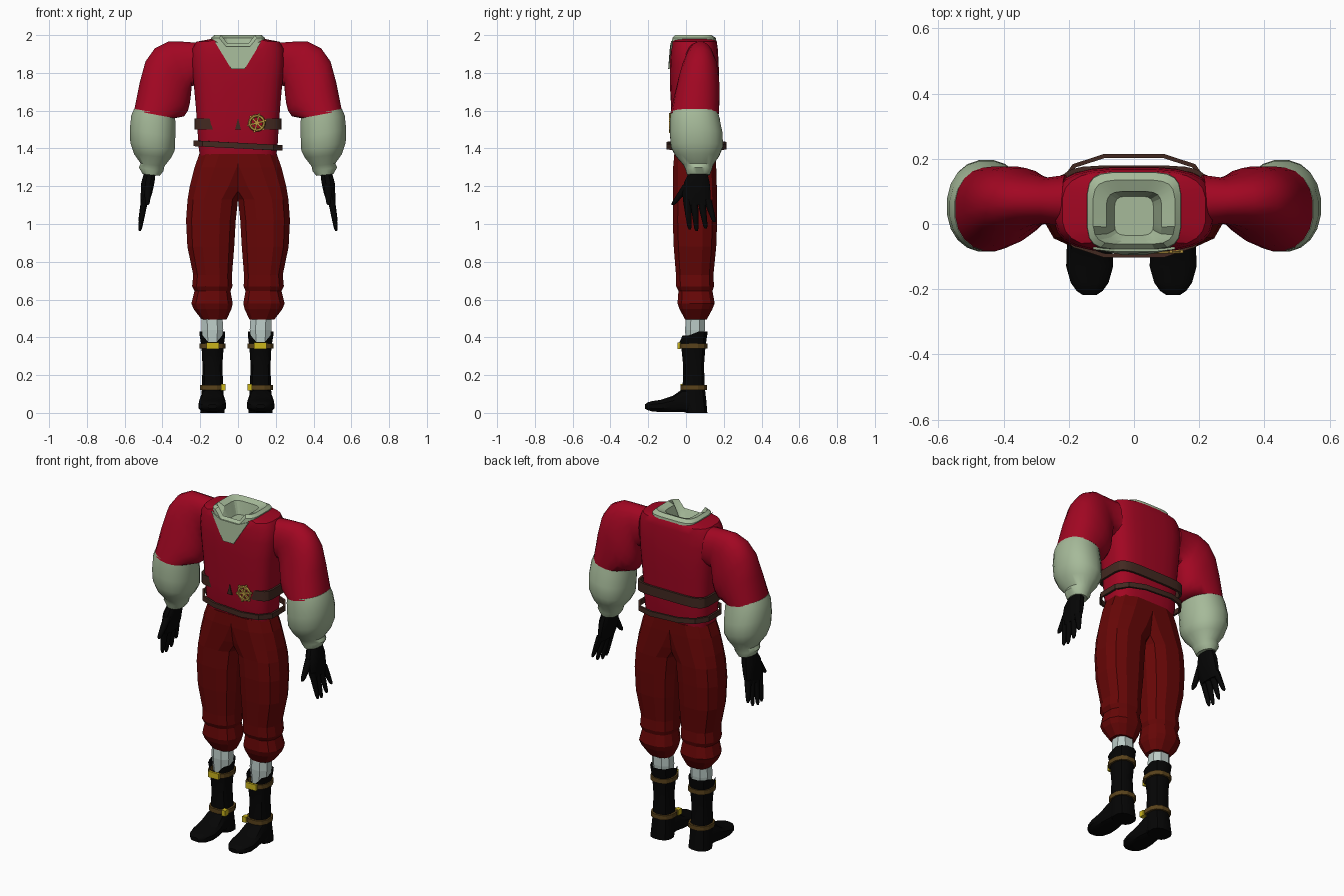
import bpy, bmesh, math
from mathutils import Vector

if "Cube" in bpy.data.objects:
    bpy.data.objects.remove(bpy.data.objects["Cube"])


def material(name, r, g, b):
    m = bpy.data.materials.new(name)
    m.use_nodes = True
    m.diffuse_color = (r, g, b, 1)
    m.node_tree.nodes["Principled BSDF"].inputs["Base Color"].default_value = (r, g, b, 1)
    return m


CRIMSON = material("crimson cloth", .36, .002, .016)
MAROON = material("maroon cloth", .135, .002, .002)
SAGE = material("sage linen", .38, .49, .32)
WHITE = material("pale stocking", .50, .60, .57)
BLACK = material("black leather", .0015, .0015, .0015)
BROWN = material("dark brown leather", .055, .022, .015)
TAN = material("tan strap", .10, .055, .011)
GOLD = material("yellow gold", .60, .46, .012)
BRASS = material("brass", .52, .33, .055)


def finish(name, bm, mat, angle):
    bmesh.ops.recalc_face_normals(bm, faces=bm.faces)
    mesh = bpy.data.meshes.new(name)
    bm.to_mesh(mesh)
    bm.free()
    obj = bpy.data.objects.new(name, mesh)
    bpy.context.collection.objects.link(obj)
    mesh.materials.append(mat)
    if angle:
        bpy.ops.object.select_all(action='DESELECT')
        obj.select_set(True)
        bpy.context.view_layer.objects.active = obj
        bpy.ops.object.shade_smooth_by_angle(angle=math.radians(angle))
    return obj


def power(c, n):
    return math.copysign(abs(c) ** (2 / n), c)


def loft(name, rings, mat, sides=12, n=2, start=True, end=True, loop=False, warp=None, angle=32):
    """Skin superellipse rings, each given as (centre, half axis u, half axis v)."""
    bm = bmesh.new()
    fit = power(math.cos(math.pi / sides), n)
    rows = []
    for centre, u, v in rings:
        row = []
        for i in range(sides):
            t = (i + .5) * math.tau / sides
            p = Vector(centre) + (Vector(u) * power(math.cos(t), n) + Vector(v) * power(math.sin(t), n)) / fit
            row.append(bm.verts.new(warp(p) if warp else p))
        rows.append(row)
    pairs = list(zip(rows, rows[1:]))
    if loop:
        pairs.append((rows[-1], rows[0]))
    for a, b in pairs:
        for i in range(sides):
            j = (i + 1) % sides
            bm.faces.new((a[i], a[j], b[j], b[i]))
    if start and not loop:
        bm.faces.new(rows[0])
    if end and not loop:
        bm.faces.new(rows[-1])
    return finish(name, bm, mat, angle)


def flat(z, x0, x1, y0, y1, s=1):
    """Horizontal ring from its bounds, mirrored by s."""
    return (s * (x0 + x1) / 2, (y0 + y1) / 2, z), (s * (x1 - x0) / 2, 0, 0), (0, (y1 - y0) / 2, 0)


def box(name, z0, z1, bounds, mat, s=1):
    return loft(name, [flat(z0, *bounds, s), flat(z1, *bounds, s)], mat, 4, angle=0)


def band(name, z, height, bounds, mat, thick=.012, s=1, tilt=0, **kw):
    """Hollow belt running round the given bounds."""
    x0, x1, y0, y1 = bounds
    inner = (x0 + thick, x1 - thick, y0 + thick, y1 - thick)
    rings = []
    for h, b in ((height, bounds), (-height, bounds), (-height, inner), (height, inner)):
        c, u, v = flat(z + h / 2, *b, s)
        rings.append((c, (u[0], 0, tilt), v))
    return loft(name, rings, mat, loop=True, angle=25, **kw)


def plate(name, points, mat, depth=.008):
    """Thin plate from (x, y, z) points, thickened towards the front."""
    bm = bmesh.new()
    face = bm.faces.new([bm.verts.new(p) for p in points])
    new = bmesh.ops.extrude_face_region(bm, geom=[face])["geom"]
    bmesh.ops.translate(bm, vec=(0, -depth, 0), verts=[e for e in new if isinstance(e, bmesh.types.BMVert)])
    return finish(name, bm, mat, 0)


def sleeve_rings(profile, s):
    """Rings from outer and inner points (x, z), y centre and y radius."""
    return [((s * (ox + ix) / 2, yc, (oz + iz) / 2), (s * (ox - ix) / 2, 0, (oz - iz) / 2), (0, ry, 0))
            for ox, oz, ix, iz, yc, ry in profile]


def rod(name, a, b, r0, r1, mat):
    a, b = Vector(a), Vector(b)
    rings = [(a.lerp(b, t), (r, 0, 0), (0, r * 1.15, 0))
             for t, r in ((0, r0), (.5, (r0 + r1) / 2), (.9, r1), (1, r1 * .5))]
    return loft(name, rings, mat, 8, angle=50)


# Neck opening dips at the front of both shirt and collar
def neck_dip(p):
    if p.y < -.02 and abs(p.x) < .085 and p.z > 1.94:
        p.z -= .045
    return p


# Shirt body, open at the neck
torso = [(1.345, .20, -.055, .15), (1.42, .21, -.068, .16), (1.53, .216, -.076, .165),
         (1.64, .225, -.08, .17), (1.75, .235, -.086, .175), (1.85, .245, -.085, .173),
         (1.93, .24, -.08, .168), (1.965, .22, -.075, .163), (1.98, .14, -.07, .155)]
loft("shirt_body", [flat(z, -w, w, y0, y1) for z, w, y0, y1 in torso], CRIMSON, 24, 3.2,
     end=False, warp=neck_dip, angle=40)

# Collar, and the linen showing in the neckline
collar = [(1.95, .147, -.08, .162), (1.985, .143, -.077, .158), (2.0, .125, -.062, .135),
          (1.985, .085, -.052, .1), (1.91, .06, -.035, .085)]
loft("collar", [flat(z, -w, w, y0, y1) for z, w, y0, y1 in collar], SAGE, 20, 4.5,
     start=False, warp=neck_dip, angle=20)
half = [(.035, -.0865, 1.82), (.125, -.07, 1.968), (.06, -.077, 1.94)]
plate("neckline_linen", half + [(-x, y, z) for x, y, z in reversed(half)], SAGE)

# Belts, wheel buckle and dark tab
band("upper_belt", 1.53, .058, (-.23, .23, -.067, .179), BROWN, sides=24, n=5)
band("lower_belt", 1.415, .03, (-.235, .235, -.103, .215), BROWN, tilt=-.012, n=2.8)
plate("front_tab", [(-.015, -.074, 1.5), (.015, -.074, 1.5), (0, -.074, 1.56)], BROWN)
hub = Vector((.1, -.084, 1.535))
bpy.ops.mesh.primitive_torus_add(location=hub, rotation=(math.pi / 2, 0, 0), major_radius=.038,
                                 minor_radius=.008, major_segments=20, minor_segments=6)
wheel = bpy.context.object
wheel.name = "wheel_buckle_rim"
wheel.data.materials.append(BRASS)
for k in range(3):
    t = math.radians(15 + 60 * k)
    along = Vector((math.cos(t), 0, math.sin(t)))
    across = Vector((-along.z, 0, along.x)) * .005
    loft("wheel_buckle_spoke", [(hub + along * d, across, (0, .005, 0)) for d in (-.053, .053)], BRASS, 4, angle=0)

upper_sleeve = [(.22, 1.96, .20, 1.74, .07, .08), (.29, 1.965, .245, 1.73, .072, .07),
                (.37, 1.965, .25, 1.68, .075, .08), (.44, 1.93, .255, 1.64, .073, .098),
                (.49, 1.86, .265, 1.60, .066, .11), (.52, 1.75, .285, 1.57, .057, .12),
                (.55, 1.6, .335, 1.56, .045, .128)]
puff = [(.55, 1.61, .335, 1.57, .045, .125), (.565, 1.575, .33, 1.53, .047, .131),
        (.573, 1.5, .332, 1.46, .054, .139), (.57, 1.43, .335, 1.39, .058, .138),
        (.55, 1.37, .355, 1.35, .06, .115), (.515, 1.32, .39, 1.305, .065, .078),
        (.525, 1.3, .395, 1.28, .067, .07), (.505, 1.265, .415, 1.255, .066, .06)]
palm = [(1.28, .435, .495, .02, .11), (1.22, .442, .512, -.01, .125), (1.16, .455, .515, -.02, .13),
        (1.1, .475, .515, -.01, .13)]
leg = [(1.37, -.12, .205, -.062, .155), (1.3, -.1, .23, -.068, .16), (1.2, -.05, .255, -.068, .163),
       (1.13, .0, .267, -.068, .165), (1.02, .012, .275, -.07, .165), (.88, .02, .268, -.065, .16),
       (.73, .032, .237, -.053, .145), (.67, .03, .243, -.052, .148), (.645, .04, .23, -.04, .14),
       (.58, .028, .247, -.045, .152), (.55, .035, .235, -.035, .14), (.495, .06, .193, -.005, .11)]
stocking = [(.52, .07, .18, .0, .1), (.44, .065, .18, -.005, .1), (.35, .075, .17, .0, .09)]
shaft = [(.43, .055, .19, -.035, .115), (.35, .063, .18, -.025, .103), (.25, .07, .175, -.015, .095),
         (.13, .065, .178, -.018, .1), (.06, .062, .183, -.02, .108), (.0, .058, .187, .0, .113)]
foot = [(.06, .055, .0, .13), (-.02, .062, .004, .125), (-.07, .07, .004, .09), (-.13, .072, .004, .07),
        (-.18, .058, .008, .062), (-.205, .04, .015, .055), (-.217, .022, .022, .045)]
fingers = {"index": (.005, .02, .97), "middle": (.042, .056, .962), "ring": (.08, .105, .975),
           "little": (.113, .15, 1.01)}


# Boot cuff is notched at the front
def cuff_notch(p):
    if p.z > .4 and p.y < .05:
        p.z -= .02 if p.y > -.02 else .055
    return p


for s, side, shift in ((1, "left_", -.003), (-1, "right_", -.013)):
    # Arm: red sleeve, linen puff and glove
    loft(side + "upper_sleeve", sleeve_rings(upper_sleeve, s), CRIMSON, 20, 2.2, angle=50)
    loft(side + "linen_puff", sleeve_rings(puff, s), SAGE, 20, 2.2, angle=50)
    loft(side + "glove_palm", [flat(*r, s) for r in palm], BLACK, 12, 2.6)
    for finger, (y0, y1, tip) in fingers.items():
        rod(side + finger + "_finger", (s * .494, y0, 1.13), (s * .52, y1, tip), .019, .01, BLACK)
    rod(side + "thumb", (s * .475, .01, 1.21), (s * .48, -.07, 1.1), .022, .012, BLACK)

    # Baggy trouser leg
    loft(side + "trouser_leg", [flat(*r, s) for r in leg], MAROON, 12, 2.5, angle=0)

    # Lower leg: stocking and boot with two buckled straps
    lower_leg = [
        loft(side + "stocking", [flat(*r, s) for r in stocking], WHITE, 8, 2.3, angle=0),
        loft(side + "boot_shaft", [flat(*r, s) for r in shaft], BLACK, 12, 2.4, start=False, warp=cuff_notch),
        loft(side + "boot_foot", [((s * .123, y, (z0 + z1) / 2), (s * w, 0, 0), (0, 0, (z1 - z0) / 2))
                                  for y, w, z0, z1 in foot], BLACK, 12, 2.8),
        band(side + "upper_strap", .355, .026, (.052, .19, -.037, .113), TAN, s=s, n=2.4),
        band(side + "lower_strap", .135, .026, (.052, .187, -.03, .111), TAN, s=s, n=2.4),
        box(side + "upper_strap_buckle", .337, .373, (.087, .155, -.046, -.03), GOLD, s),
        box(side + "lower_strap_buckle", .118, .152, (.052, .078, -.03, .0), GOLD, s)]
    for part in lower_leg:
        part.location.x = shift
